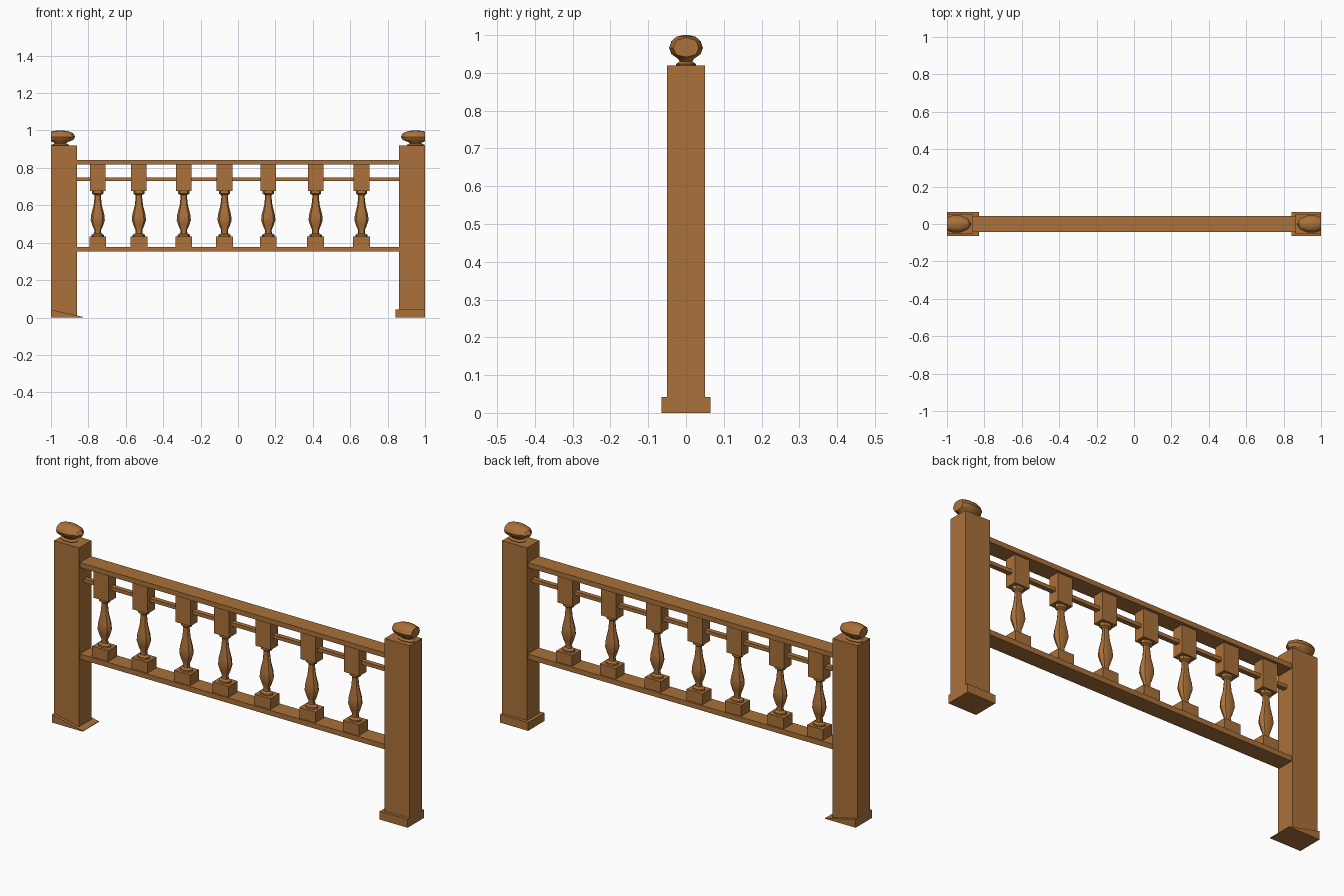
import bpy, bmesh, math

if "Cube" in bpy.data.objects:
    bpy.data.objects.remove(bpy.data.objects["Cube"])

wood = bpy.data.materials.new("warm wood")
wood.diffuse_color = (0.40, 0.165, 0.041, 1)
wood.use_nodes = True
wood.node_tree.nodes["Principled BSDF"].inputs["Base Color"].default_value = wood.diffuse_color


def finish(bm, name, smooth=False):
    bmesh.ops.recalc_face_normals(bm, faces=bm.faces)
    me = bpy.data.meshes.new(name)
    bm.to_mesh(me)
    bm.free()
    me.materials.append(wood)
    ob = bpy.data.objects.new(name, me)
    bpy.context.collection.objects.link(ob)
    if smooth:
        bpy.ops.object.select_all(action='DESELECT')
        ob.select_set(True)
        bpy.context.view_layer.objects.active = ob
        bpy.ops.object.shade_smooth_by_angle(angle=math.radians(35))
    return ob


def box(name, x0, x1, y, z0, z1, inner_top=None):
    """Box symmetric in y; inner_top lowers the top edge nearest x = 0."""
    bm = bmesh.new()
    bmesh.ops.create_cube(bm, size=1)
    for v in bm.verts:
        top = v.co.z > 0
        v.co.x = x1 if v.co.x > 0 else x0
        v.co.y = y if v.co.y > 0 else -y
        v.co.z = z1 if top else z0
    if inner_top is not None:
        inner = min(abs(x0), abs(x1))
        for v in bm.verts:
            if v.co.z > z0 and abs(abs(v.co.x) - inner) < 1e-4:
                v.co.z = inner_top
    return finish(bm, name)


def turned(name, cx, profile, sx, sy, sides, clip=None):
    """Lathe a (radius, z) profile, scaled to an oval; clip cuts at |x| = clip."""
    bm = bmesh.new()
    rings = []
    for r, z in profile:
        rings.append([bm.verts.new((cx + sx * r * math.cos(2 * math.pi * i / sides),
                                    sy * r * math.sin(2 * math.pi * i / sides), z))
                      for i in range(sides)])
    for a, b in zip(rings, rings[1:]):
        for i in range(sides):
            j = (i + 1) % sides
            bm.faces.new((a[i], a[j], b[j], b[i]))
    bm.faces.new(rings[0])
    bm.faces.new(rings[-1])
    if clip:
        s = 1 if cx > 0 else -1
        cut = bmesh.ops.bisect_plane(bm, geom=bm.verts[:] + bm.edges[:] + bm.faces[:],
                                     plane_co=(s * clip, 0, 0), plane_no=(s, 0, 0),
                                     clear_outer=True)
        edges = [e for e in cut["geom_cut"] if isinstance(e, bmesh.types.BMEdge)]
        bmesh.ops.holes_fill(bm, edges=edges, sides=0)
    return finish(bm, name, True)


# Posts with foot plates and oval finials cut flush at the outer ends
finial = [(.026, .915), (.028, .923), (.018, .93), (.022, .937), (.041, .95),
          (.047, .966), (.041, .984), (.026, .996), (.008, 1.0)]
for s, side in ((-1, "left"), (1, "right")):
    xs = sorted((s * 0.86, s * 1.0))
    box(side + "_post", xs[0], xs[1], 0.05, 0, 0.92)
    foot = sorted((s * (0.828 if s < 0 else 0.843), s * 1.0))
    box(side + "_foot_plate", foot[0], foot[1], 0.065, 0, 0.042,
        0.003 if s < 0 else None)
    turned(side + "_finial", s * 0.95, finial, 1.7, 1.0, 10, clip=1.0)

# Rails
box("top_rail", -0.86, 0.86, 0.043, 0.818, 0.843)
box("bottom_rail", -0.86, 0.86, 0.043, 0.352, 0.378)
box("middle_rail", -0.86, 0.86, 0.012, 0.731, 0.749)

# Balusters: square blocks at both ends with a turned vase between
vase = [(.033, .43), (.033, .442), (.019, .45), (.018, .468), (.028, .49),
        (.038, .52), (.035, .55), (.022, .60), (.017, .645), (.018, .655),
        (.030, .662), (.030, .68)]
for i, x in enumerate((-.75, -.53, -.29, -.072, .162, .415, .66)):
    box(f"baluster_{i}_upper_block", x - .042, x + .042, .029, .677, .82)
    box(f"baluster_{i}_lower_block", x - .045, x + .045, .036, .376, .433)
    turned(f"baluster_{i}_vase", x, vase, 1.0, 0.72, 8)
